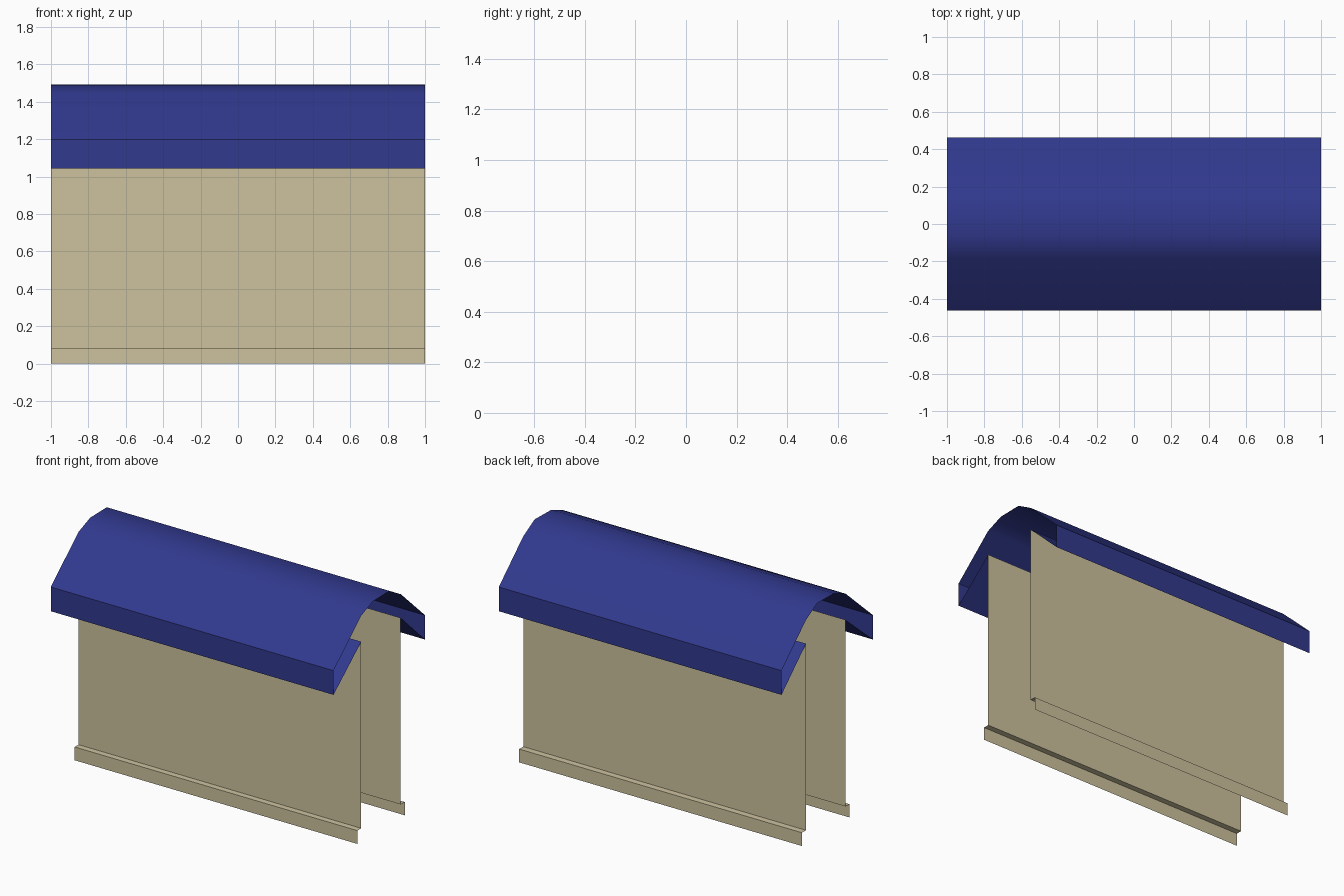
import bpy
import bmesh
import math

if "Cube" in bpy.data.objects:
    bpy.data.objects.remove(bpy.data.objects["Cube"])


def material(name, rgb):
    m = bpy.data.materials.new(name)
    m.diffuse_color = (*rgb, 1)
    m.use_nodes = True
    m.node_tree.nodes["Principled BSDF"].inputs["Base Color"].default_value = m.diffuse_color
    return m


blue = material("roof blue", (0.031, 0.041, 0.270))
tan = material("wall tan", (0.610, 0.539, 0.342))


def sheet(name, profile, mat, smooth=False):
    """Extrude an open (y, z) profile along x as a thin, open-ended sheet."""
    bm = bmesh.new()
    rows = [[bm.verts.new((x, y, z)) for x in (-1, 1)] for y, z in profile]
    for (a, b), (d, c) in zip(rows, rows[1:]):
        bm.faces.new((a, b, c, d))
    me = bpy.data.meshes.new(name)
    bm.to_mesh(me)
    bm.free()
    me.materials.append(mat)
    ob = bpy.data.objects.new(name, me)
    bpy.context.collection.objects.link(ob)
    if smooth:
        bpy.ops.object.select_all(action='DESELECT')
        ob.select_set(True)
        bpy.context.view_layer.objects.active = ob
        bpy.ops.object.shade_smooth_by_angle(angle=math.radians(35))
        # long slopes stay flat, only the ridge is rounded
        wn = ob.modifiers.new("ridge shading", 'WEIGHTED_NORMAL')
        wn.keep_sharp = True
    return ob


EAVE_TOP, EAVE_LOW = 1.2, 1.045
WALL_TOP, PLINTH_TOP = 1.278, 0.085

# rounded roof with a vertical fascia at both eaves
sheet("roof", [(-0.463, EAVE_LOW), (-0.463, EAVE_TOP), (-0.185, 1.444),
               (-0.066, 1.491), (0.102, 1.494), (0.218, 1.428),
               (0.463, EAVE_TOP), (0.463, EAVE_LOW)], blue, smooth=True)

# wall with stepped plinth, and sloping soffit, on each side
for side, wall, plinth, eave in (("front", -0.183, -0.222, -0.463),
                                 ("back", 0.216, 0.257, 0.463)):
    wall_line = [(plinth, 0), (plinth, PLINTH_TOP),
                 (wall, PLINTH_TOP), (wall, WALL_TOP)]
    soffit_line = [(wall, WALL_TOP), (eave, EAVE_LOW)]
    if side == "back":  # keep faces pointing outward
        wall_line.reverse()
        soffit_line.reverse()
    sheet(side + "_wall", wall_line, tan)
    sheet(side + "_soffit", soffit_line, blue)
